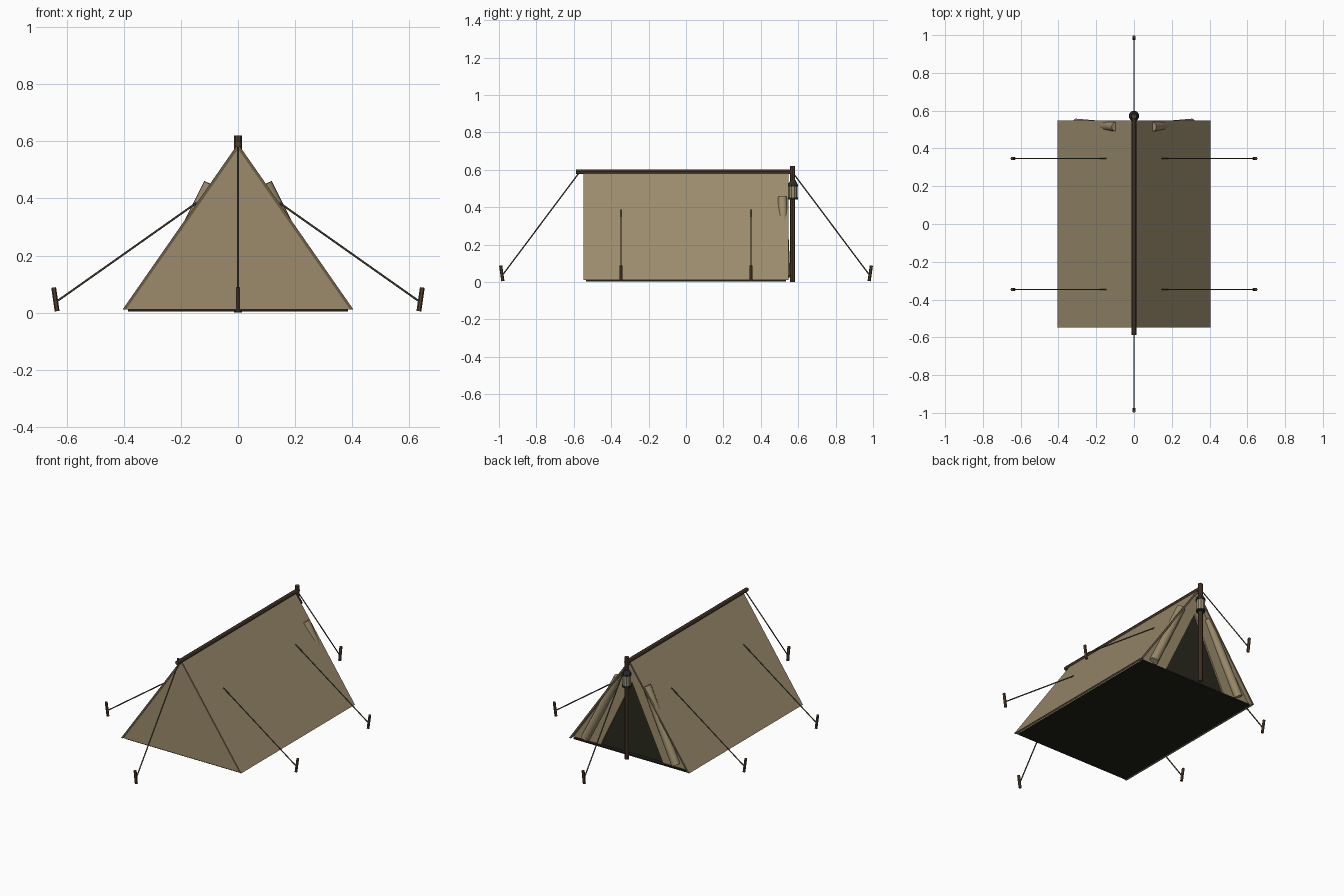
import bpy
import bmesh
from mathutils import Vector

cube = bpy.data.objects.get("Cube")
if cube:
    bpy.data.objects.remove(cube)


def material(name, rgb):
    m = bpy.data.materials.new(name)
    m.use_nodes = True
    m.diffuse_color = (*rgb, 1)
    bsdf = next(n for n in m.node_tree.nodes if n.type == "BSDF_PRINCIPLED")
    bsdf.inputs["Base Color"].default_value = (*rgb, 1)
    bsdf.inputs["Roughness"].default_value = 0.9
    return m


canvas = material("tan canvas", (0.33, 0.26, 0.15))
hem = material("dark canvas hem", (0.15, 0.11, 0.06))
wood = material("dark wood", (0.085, 0.05, 0.028))
rope = material("hemp rope", (0.1, 0.085, 0.055))
shadow = material("dark opening", (0.022, 0.022, 0.013))
ground = material("dark groundsheet", (0.014, 0.014, 0.009))
iron = material("black iron", (0.025, 0.025, 0.023))
glass = material("lantern glass", (0.33, 0.28, 0.18))


def finish(name, bm, *mats):
    bmesh.ops.recalc_face_normals(bm, faces=bm.faces)
    mesh = bpy.data.meshes.new(name)
    bm.to_mesh(mesh)
    bm.free()
    for m in mats:
        mesh.materials.append(m)
    obj = bpy.data.objects.new(name, mesh)
    bpy.context.collection.objects.link(obj)
    return obj


def prism(name, profile, y0, y1, *mats):
    """Extrude an (x, z) profile along y; a second material colours the ends."""
    bm = bmesh.new()
    face = bm.faces.new([bm.verts.new((x, y0, z)) for x, z in profile])
    moved = bmesh.ops.extrude_face_region(bm, geom=[face], use_keep_orig=True)["geom"]
    bmesh.ops.translate(bm, vec=(0, y1 - y0, 0),
                        verts=[v for v in moved if isinstance(v, bmesh.types.BMVert)])
    if len(mats) > 1:
        for f in bm.faces:
            f.normal_update()
            f.material_index = int(abs(f.normal.y) > 0.9)
    return finish(name, bm, *mats)


def rod(name, a, b, r, mat, sides=8, r2=None, smooth=False):
    """Cylinder or cone from point a to point b."""
    a, b = Vector(a), Vector(b)
    bm = bmesh.new()
    bmesh.ops.create_cone(bm, cap_ends=True, segments=sides, radius1=r,
                          radius2=r if r2 is None else r2, depth=(b - a).length)
    turn = (b - a).to_track_quat("Z", "Y").to_matrix().to_4x4()
    turn.translation = (a + b) / 2
    bm.transform(turn)
    for f in bm.faces:
        f.smooth = smooth and len(f.verts) == 4
    return finish(name, bm, mat)


# Canvas roof and closed front wall
half, apex, base = 0.405, 0.592, 0.01
prism("roof", [(-half, base), (0, apex), (half, base),
               (half - 0.012, base), (0, apex - 0.018), (0.012 - half, base)],
      -0.548, 0.548, canvas, hem)
prism("front_wall", [(-0.396, base), (0, 0.58), (0.396, base)], -0.543, -0.535, canvas)

# Groundsheet
prism("groundsheet", [(-0.385, 0.004), (0.385, 0.004), (0.385, 0.012), (-0.385, 0.012)],
      -0.535, 0.535, ground)

# Entrance wall, opening and rolled door flaps
prism("door_opening", [(-0.24, 0.012), (0, 0.48), (0.24, 0.012)], 0.507, 0.513, shadow)
for side, s in (("left", 1), ("right", -1)):
    prism(side + "_door_wall", [(0, 0.58), (s * 0.396, 0.012), (s * 0.21, 0.012), (0, 0.45)],
          0.513, 0.522, canvas)
    rod(side + "_rolled_flap", (s * 0.096, 0.515, 0.45), (s * 0.305, 0.533, 0.03),
        0.025, canvas, 14, smooth=True)

# Ridge pole and upright pole
rod("ridge_pole", (0, -0.588, 0.59), (0, 0.58, 0.59), 0.012, wood)
rod("upright_pole", (0, 0.57, 0), (0, 0.57, 0.62), 0.0135, wood)

# Lantern hung around the upright
for name, z0, z1, r0, r1, mat in (
        ("lantern_base", 0.442, 0.452, 0.027, 0.027, iron),
        ("lantern_glass", 0.452, 0.512, 0.024, 0.024, glass),
        ("lantern_rim", 0.512, 0.522, 0.028, 0.028, iron),
        ("lantern_cap", 0.522, 0.545, 0.026, 0.014, iron)):
    rod(name, (0, 0.572, z0), (0, 0.572, z1), r0, mat, 10, r1)


# Guy lines and stakes
def guy(name, top, outward, reach):
    out = Vector(outward)
    along = Vector((0, top[1], 0)) if out.x else Vector()
    foot = along + out * reach
    rod(name + "_rope", top, foot + Vector((0, 0, 0.04)), 0.0035, rope, 6)
    rod(name + "_stake", foot + Vector((0, 0, 0.005)),
        foot + out * 0.012 + Vector((0, 0, 0.088)), 0.0085, wood, 6)


for end, s in (("front", -1), ("back", 1)):
    guy(end + "_end", (0, s * 0.575, 0.58), (0, s, 0), 0.979)
    for side, t in (("left", 1), ("right", -1)):
        guy(f"{end}_{side}", (t * 0.145, s * 0.347, 0.385), (t, 0, 0), 0.634)
